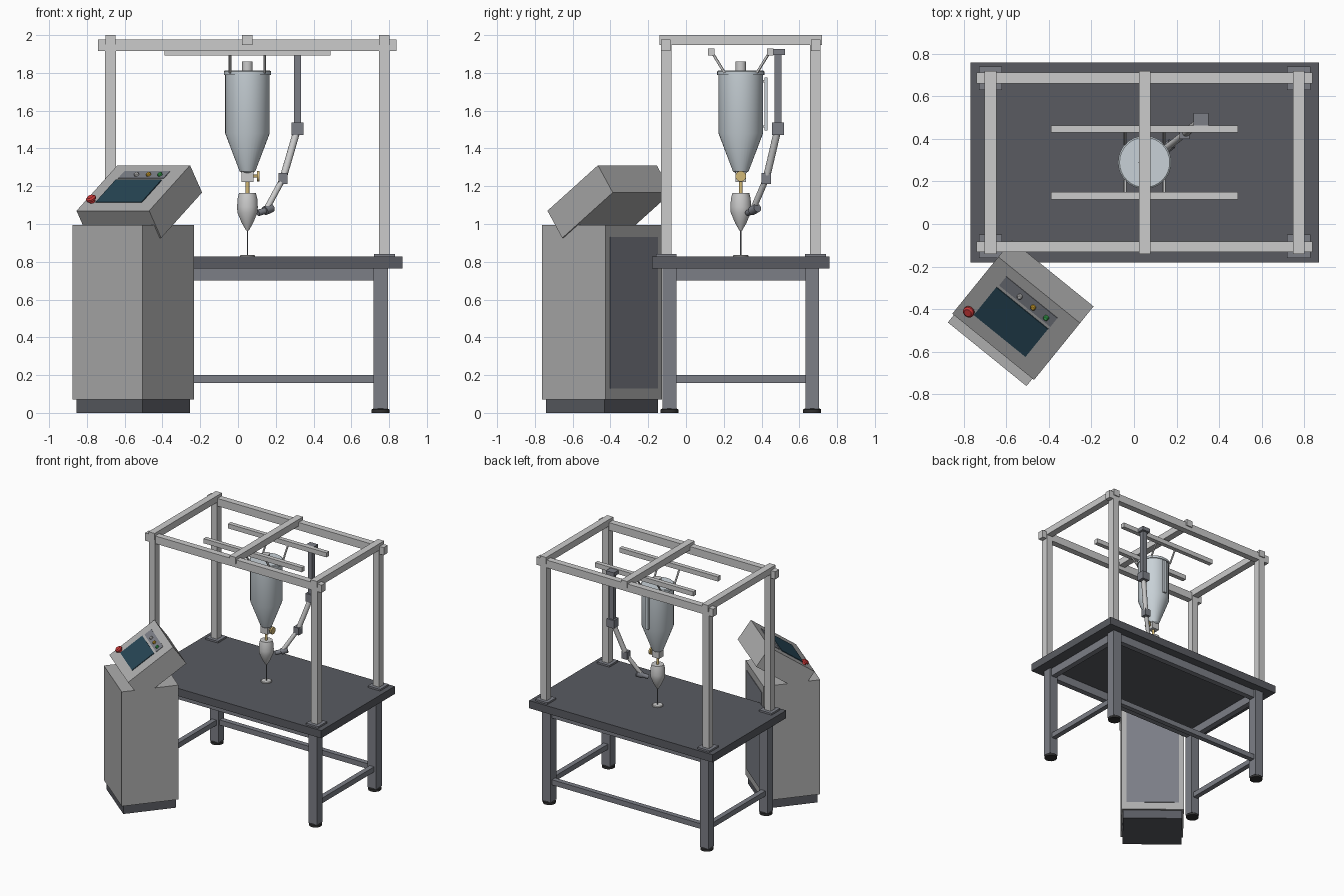
import bpy, bmesh, math
from mathutils import Matrix, Vector

if "Cube" in bpy.data.objects:
    bpy.data.objects.remove(bpy.data.objects["Cube"])

CX, CY = 0.05, 0.29          # centre of table and hopper


def mat(name, *c):
    m = bpy.data.materials.new(name)
    m.diffuse_color = (*c, 1)
    m.use_nodes = True
    m.node_tree.nodes["Principled BSDF"].inputs["Base Color"].default_value = m.diffuse_color
    return m


DARK = mat("dark_top", .10, .105, .12)
STEEL = mat("blue_grey_steel", .20, .21, .24)
ALU = mat("light_aluminium", .56, .56, .57)
CAB = mat("cabinet_grey", .42, .42, .42)
BLACK = mat("rubber", .03, .03, .03)
GLASS = mat("hopper_steel", .58, .64, .68)
BRASS = mat("brass", .65, .48, .18)
WHITE = mat("off_white", .8, .8, .78)
SCREEN = mat("screen", .02, .06, .09)
RED = mat("red", .6, .04, .04)
AMBER = mat("amber", .7, .4, .03)
GREEN = mat("green", .05, .45, .1)


def finish(name, bm, m, smooth=False):
    bmesh.ops.recalc_face_normals(bm, faces=bm.faces[:])
    me = bpy.data.meshes.new(name)
    bm.to_mesh(me)
    bm.free()
    ob = bpy.data.objects.new(name, me)
    bpy.context.collection.objects.link(ob)
    me.materials.append(m)
    if smooth:
        bpy.ops.object.select_all(action='DESELECT')
        ob.select_set(True)
        bpy.context.view_layer.objects.active = ob
        bpy.ops.object.shade_smooth_by_angle(angle=math.radians(30))
    return ob


def box(name, lo, hi, m, M=Matrix()):
    """Box between two corners, placed by M."""
    lo, hi = Vector(lo), Vector(hi)
    bm = bmesh.new()
    bmesh.ops.create_cube(bm, size=1, matrix=M @ Matrix.Translation((lo + hi) / 2)
                          @ Matrix.Diagonal((*(hi - lo), 1)))
    return finish(name, bm, m)


def cbox(name, x, y, w, d, z0, z1, m):
    return box(name, (x - w / 2, y - d / 2, z0), (x + w / 2, y + d / 2, z1), m)


def lathe(name, prof, m, M=Matrix.Translation((CX, CY, 0)), n=32):
    """Revolve a closed-ended (radius, z) profile about the z axis of M."""
    bm = bmesh.new()
    rings = [[bm.verts.new(M @ Vector((r * math.cos(2 * math.pi * i / n),
                                       r * math.sin(2 * math.pi * i / n), z)))
              for i in range(n)] for r, z in prof]
    for a, b in zip(rings, rings[1:]):
        for i in range(n):
            bm.faces.new((a[i], a[(i + 1) % n], b[(i + 1) % n], b[i]))
    bm.faces.new(rings[0])
    bm.faces.new(rings[-1])
    return finish(name, bm, m, True)


def rod(name, a, b, r, m, n=16):
    a, b = Vector(a), Vector(b)
    M = Matrix.Translation(a) @ (b - a).to_track_quat('Z', 'Y').to_matrix().to_4x4()
    return lathe(name, [(r, 0), (r, (b - a).length)], m, M, n)


# Table
cbox("table_top", CX, CY, 1.64, .94, .765, .827, DARK)
LX, LY = .705, .378
for sx, xn in ((-1, "left"), (1, "right")):
    for sy, yn in ((-1, "front"), (1, "back")):
        x, y = CX + sx * LX, CY + sy * LY
        cbox(f"{yn}_{xn}_leg", x, y, .076, .073, .02, .765, STEEL)
        lathe(f"{yn}_{xn}_foot", [(.048, 0), (.048, .018), (.04, .022)], BLACK,
              Matrix.Translation((x, y, 0)), 24)
        # Gantry post and base plate
        px, py = CX + sx * .725, CY + sy * .395
        cbox(f"{yn}_{xn}_base_plate", px, py, .11, .11, .827, .841, STEEL)
        cbox(f"{yn}_{xn}_post", px, py, .056, .056, .84, 1.95, ALU)
    cbox(f"{xn}_apron", CX + sx * LX, CY, .045, 2 * LY - .07, .70, .765, STEEL)
    cbox(f"{xn}_stretcher", CX + sx * LX, CY, .04, 2 * LY - .07, .158, .20, STEEL)
for sy, yn in ((-1, "front"), (1, "back")):
    cbox(f"{yn}_apron", CX, CY + sy * LY, 2 * LX - .07, .045, .70, .765, STEEL)
    # Gantry long beams and hanging rails
    cbox(f"{yn}_beam", CX, CY + sy * .397, 1.58, .05, 1.915, 1.977, ALU)
    cbox(f"{yn}_hanger_rail", CX, CY + sy * .157, .88, .035, 1.893, 1.93, ALU)
    # Rods carrying the hopper
    for sx, xn in ((-1, "left"), (1, "right")):
        rod(f"{yn}_{xn}_hanger_rod", (CX + sx * .092, CY + sy * .147, 1.90),
            (CX + sx * .092, CY + sy * .085, 1.80), .007, ALU, 12)
cbox("back_stretcher", CX, CY + LY, 2 * LX - .07, .04, .158, .20, STEEL)
for n, x in (("left", CX - .725), ("middle", CX), ("right", CX + .725)):
    cbox(f"{n}_cross_beam", x, CY, .055, .86, 1.947, 2.0, ALU)

# Hopper with lid, inlet and sight glass
lathe("hopper", [(.118, 1.795), (.118, 1.48), (.042, 1.28), (.028, 1.27)], GLASS)
lathe("hopper_lid", [(.125, 1.79), (.125, 1.808), (.118, 1.813)], GLASS)
lathe("inlet", [(.028, 1.81), (.028, 1.86)], ALU, n=24)
cbox("sight_glass", CX, CY + .133, .026, .015, 1.495, 1.775, GLASS)
for z in (1.51, 1.75):
    cbox("sight_glass_bracket", CX, CY + .122, .02, .02, z, z + .012, ALU)

# Valve, nozzle, needle and target pad
cbox("valve_body", CX, CY, .062, .056, 1.222, 1.285, ALU)
rod("valve_stem", (CX + .03, CY, 1.253), (CX + .052, CY, 1.253), .008, BRASS)
rod("valve_knob", (CX + .05, CY, 1.253), (CX + .063, CY, 1.253), .028, BRASS, 24)
lathe("feed_tube", [(.01, 1.155), (.01, 1.225)], BRASS, n=16)
lathe("nozzle", [(.045, 1.163), (.052, 1.135), (.055, 1.09), (.053, 1.06),
                 (.03, 1.005), (.007, .965)], WHITE)
lathe("needle", [(.0035, .835), (.0035, .97)], STEEL, n=12)
lathe("target_pad", [(.04, .825), (.04, .833), (.036, .836)], WHITE)

# Jointed arm
J1, J2, J3 = (.315, .487, 1.505), (.238, .425, 1.24), (.15, .355, 1.078)
cbox("arm_mount_plate", .315, .49, .072, .066, 1.895, 1.926, STEEL)
cbox("arm_post", .315, .487, .037, .037, 1.53, 1.9, STEEL)
cbox("arm_shoulder", *J1[:2], .065, .062, 1.472, 1.537, STEEL)
rod("upper_arm", J1, J2, .019, ALU)
cbox("arm_elbow", *J2[:2], .048, .048, 1.212, 1.27, STEEL)
rod("forearm", J2, J3, .016, ALU)
rod("arm_wrist", (.178, .378, 1.086), (.142, .349, 1.07), .024, STEEL, 24)
rod("arm_gripper", (.142, .349, 1.07), (.105, .328, 1.058), .017, STEEL)

# Control cabinet, turned toward the operator
K = Matrix.Translation((-.555, -.445, 0)) @ Matrix.Rotation(math.radians(-39), 4, 'Z')
box("cabinet_plinth", (-.225, -.2, 0), (.225, .2, .07), DARK, K)
box("cabinet_body", (-.238, -.216, .07), (.238, .216, .995), CAB, K)
box("cabinet_back_panel", (-.2, .21, .13), (.2, .22, .93), STEEL, K)

# Tilted console: local x across, y up the slope, z out of the panel
H = K @ Matrix.Translation((0, -.171, 1.07)) @ Matrix.Rotation(math.radians(35), 4, 'X')
box("console_head", (-.2475, 0, -.176), (.2475, .42, 0), CAB, H)
box("console_screen", (-.165, .075, -.005), (.148, .28, .005), SCREEN, H)
box("button_strip", (-.16, .297, -.005), (.15, .362, .003), STEEL, H)
for n, x, m in (("grey", -.051, WHITE), ("amber", .03, AMBER), ("green", .108, GREEN)):
    lathe(f"{n}_button", [(.013, 0), (.013, .012), (.009, .016)], m,
          H @ Matrix.Translation((x, .325, 0)), 16)
lathe("stop_button", [(.016, 0), (.016, .014), (.027, .015), (.027, .026), (.018, .034)],
      RED, H @ Matrix.Translation((-.193, .082, 0)), 24)
